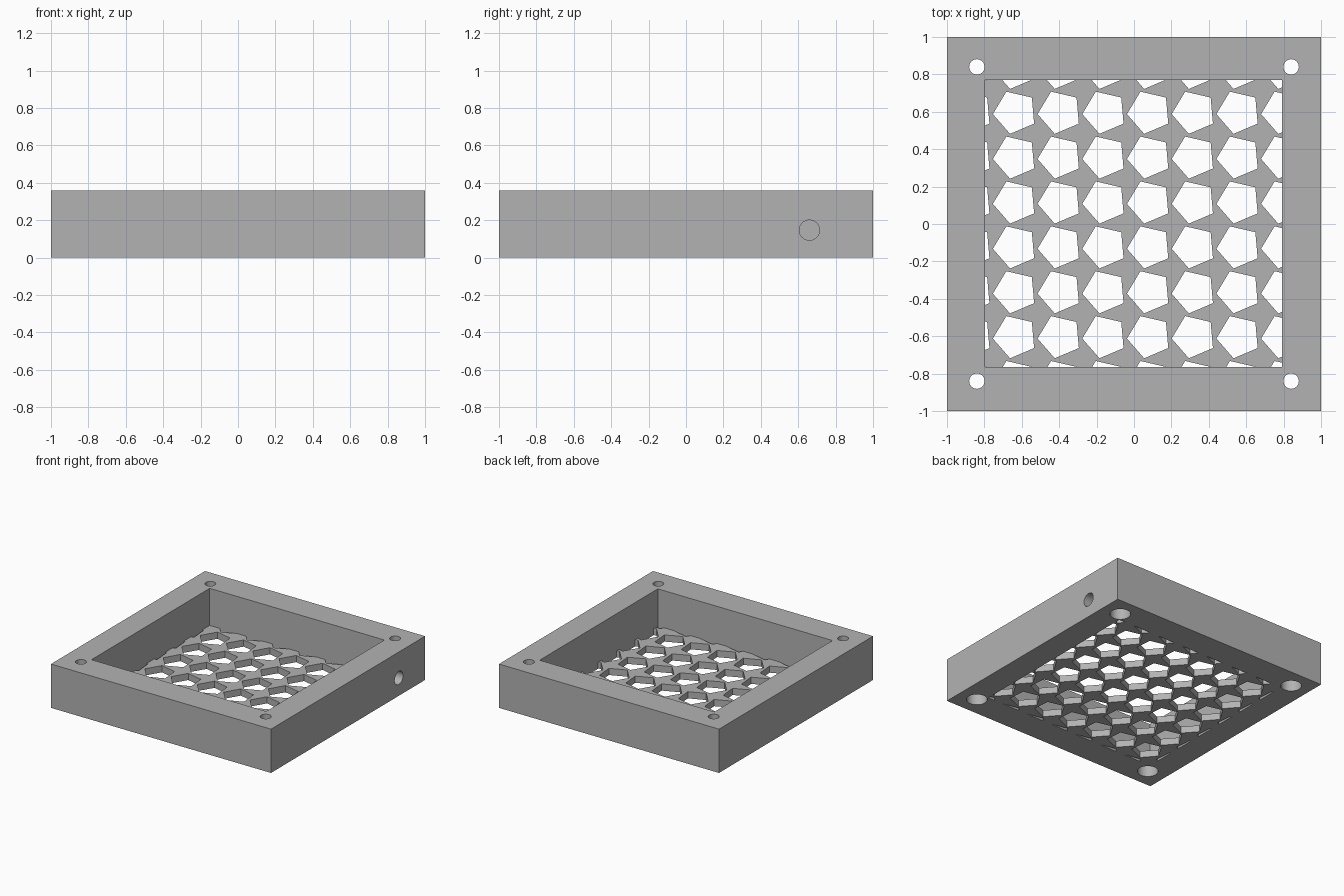
import bpy, bmesh, math
from mathutils import Vector, Matrix

if "Cube" in bpy.data.objects:
    bpy.data.objects.remove(bpy.data.objects["Cube"], do_unlink=True)

HEIGHT, FLOOR = 0.36, 0.055
X0, X1, Y0, Y1 = -0.797, 0.791, -0.764, 0.771      # inner cavity

grey = bpy.data.materials.new("light_grey")
grey.use_nodes = True
grey.diffuse_color = (0.45, 0.45, 0.45, 1)
grey.node_tree.nodes["Principled BSDF"].inputs["Base Color"].default_value = grey.diffuse_color


def make(name, bm, helper=True):
    bmesh.ops.recalc_face_normals(bm, faces=bm.faces[:])
    mesh = bpy.data.meshes.new(name)
    bm.to_mesh(mesh)
    bm.free()
    mesh.materials.append(grey)
    obj = bpy.data.objects.new(name, mesh)
    bpy.context.collection.objects.link(obj)
    obj.hide_render = helper
    return obj


def box(bm, low, high):
    low, high = Vector(low), Vector(high)
    size = Matrix.Diagonal((*(high - low), 1))
    bmesh.ops.create_cube(bm, size=1, matrix=Matrix.Translation((low + high) / 2) @ size)


def cylinder(bm, centre, radius, depth, turn=Matrix()):
    bmesh.ops.create_cone(bm, cap_ends=True, segments=48, radius1=radius, radius2=radius,
                          depth=depth, matrix=Matrix.Translation(centre) @ turn)


# Solid block
bm = bmesh.new()
box(bm, (-1, -1, 0), (1, 1, HEIGHT))
tray = make("tray", bm, helper=False)

# Open cavity above the floor
bm = bmesh.new()
box(bm, (X0, Y0, FLOOR), (X1, Y1, HEIGHT + 0.1))
cavity = make("cavity_cutter", bm)

# Grid of pentagon openings, trimmed to the cavity outline
bm = bmesh.new()
for col in range(-1, 7):
    for row in range(-1, 7):
        centre = Vector((-0.636 + 0.239 * col, 0.598 - 0.24 * row, -0.1))
        angles = [math.radians(41 + 72 * i) for i in range(5)]
        bm.faces.new([bm.verts.new(centre + 0.119 * Vector((math.cos(a), math.sin(a), 0)))
                      for a in angles])
for point, normal in (((X0, 0, 0), (-1, 0, 0)), ((X1, 0, 0), (1, 0, 0)),
                      ((0, Y0, 0), (0, -1, 0)), ((0, Y1, 0), (0, 1, 0))):
    bmesh.ops.bisect_plane(bm, geom=bm.verts[:] + bm.edges[:] + bm.faces[:],
                           plane_co=point, plane_no=normal, clear_outer=True)
grown = bmesh.ops.extrude_face_region(bm, geom=bm.faces[:], use_keep_orig=True)["geom"]
bmesh.ops.translate(bm, vec=(0, 0, 0.25),
                    verts=[v for v in grown if isinstance(v, bmesh.types.BMVert)])
pentagons = make("pentagon_cutter", bm)

# Corner screw holes, the wide recess under them, and the cable hole in the left wall
bm = bmesh.new()
recess = bmesh.new()
for sx in (-1, 1):
    for sy in (-1, 1):
        cylinder(bm, (0.84 * sx, 0.84 * sy, 0.2), 0.041, 0.8)
        cylinder(recess, (0.84 * sx, 0.84 * sy, 0), 0.078, 0.26)
cylinder(bm, (0.9, 0.66, 0.147), 0.054, 0.4, Matrix.Rotation(math.pi / 2, 4, 'Y'))
holes = make("hole_cutter", bm)
recesses = make("recess_cutter", recess)

# Cut everything out of the block
bpy.context.view_layer.objects.active = tray
tray.select_set(True)
for cutter in (cavity, pentagons, recesses, holes):
    mod = tray.modifiers.new(cutter.name, 'BOOLEAN')
    mod.operation, mod.solver, mod.object = 'DIFFERENCE', 'EXACT', cutter
    bpy.ops.object.modifier_apply(modifier=mod.name)
for cutter in (cavity, pentagons, recesses, holes):
    bpy.data.objects.remove(cutter, do_unlink=True)
bpy.ops.object.shade_smooth_by_angle(angle=math.radians(30))
